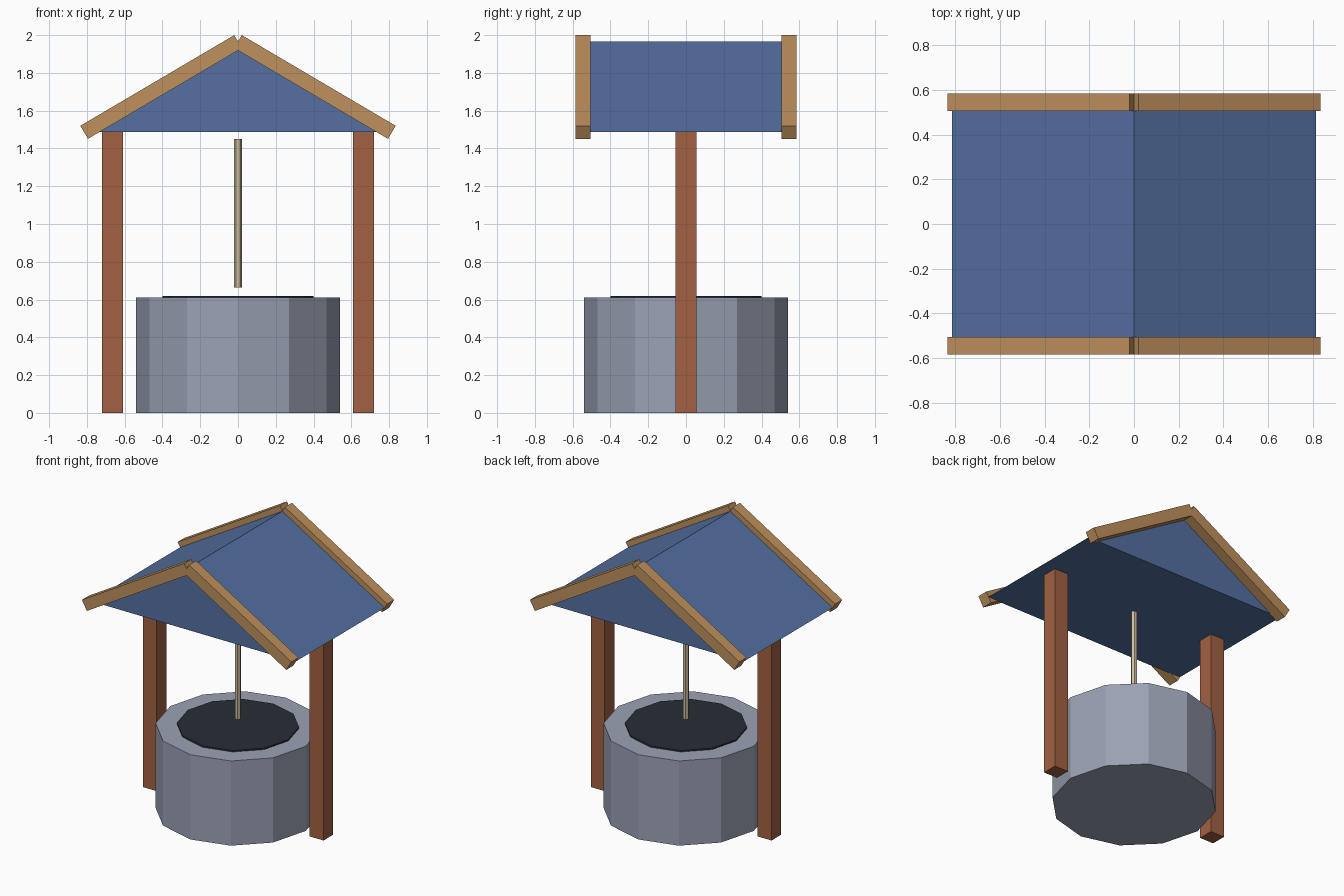
import bpy, bmesh, math
from mathutils import Matrix

if "Cube" in bpy.data.objects:
    bpy.data.objects.remove(bpy.data.objects["Cube"])


def material(name, rgb):
    m = bpy.data.materials.new(name)
    m.diffuse_color = (*rgb, 1)
    m.use_nodes = True
    m.node_tree.nodes["Principled BSDF"].inputs["Base Color"].default_value = m.diffuse_color
    return m


STONE = material("stone", (0.33, 0.36, 0.46))
WATER = material("dark_water", (0.02, 0.027, 0.037))
POST = material("red_wood", (0.36, 0.12, 0.055))
TRIM = material("light_wood", (0.52, 0.28, 0.11))
ROPE = material("rope", (0.62, 0.53, 0.36))
ROOF = material("blue_roof", (0.09, 0.16, 0.36))


def finish(name, bm, mat):
    bmesh.ops.recalc_face_normals(bm, faces=bm.faces)
    mesh = bpy.data.meshes.new(name)
    bm.to_mesh(mesh)
    bm.free()
    mesh.materials.append(mat)
    ob = bpy.data.objects.new(name, mesh)
    bpy.context.collection.objects.link(ob)
    return ob


def cylinder(name, r, z0, z1, sides, mat):
    # first corner lies on the x axis
    bm = bmesh.new()
    ring = [bm.verts.new((r * math.cos(math.tau * i / sides),
                          r * math.sin(math.tau * i / sides), z0)) for i in range(sides)]
    face = bm.faces.new(ring)
    ext = bmesh.ops.extrude_face_region(bm, geom=[face], use_keep_orig=True)
    bmesh.ops.translate(bm, vec=(0, 0, z1 - z0),
                        verts=[v for v in ext["geom"] if isinstance(v, bmesh.types.BMVert)])
    return finish(name, bm, mat)


def box(name, center, size, mat, pitch=0):
    bm = bmesh.new()
    bmesh.ops.create_cube(bm, size=1, matrix=Matrix.Diagonal((*size, 1)))
    ob = finish(name, bm, mat)
    ob.location = center
    ob.rotation_euler.y = pitch
    return ob


# Stone well, dark water and hanging rope
cylinder("well_wall", 0.54, 0, 0.61, 12, STONE)
cylinder("well_water", 0.40, 0.59, 0.62, 12, WATER)
cylinder("rope", 0.02, 0.665, 1.45, 6, ROPE)

# Solid gabled roof, a triangle extruded along y
bm = bmesh.new()
tri = [bm.verts.new((x, -0.51, z)) for x, z in ((-0.815, 1.487), (0.815, 1.487), (0, 1.965))]
ext = bmesh.ops.extrude_face_region(bm, geom=[bm.faces.new(tri)], use_keep_orig=True)
bmesh.ops.translate(bm, vec=(0, 1.02, 0),
                    verts=[v for v in ext["geom"] if isinstance(v, bmesh.types.BMVert)])
finish("roof", bm, ROOF)

# Posts and sloping gable boards on both sides
slope = math.radians(30.5)
for sx, side in ((-1, "left"), (1, "right")):
    box(f"{side}_post", (sx * 0.665, 0, 0.75), (0.11, 0.11, 1.50), POST)
    for sy, end in ((-1, "front"), (1, "back")):
        box(f"{end}_{side}_gable_board", (sx * 0.407, sy * 0.545, 1.7255),
            (0.946, 0.08, 0.08), TRIM, sx * slope)
